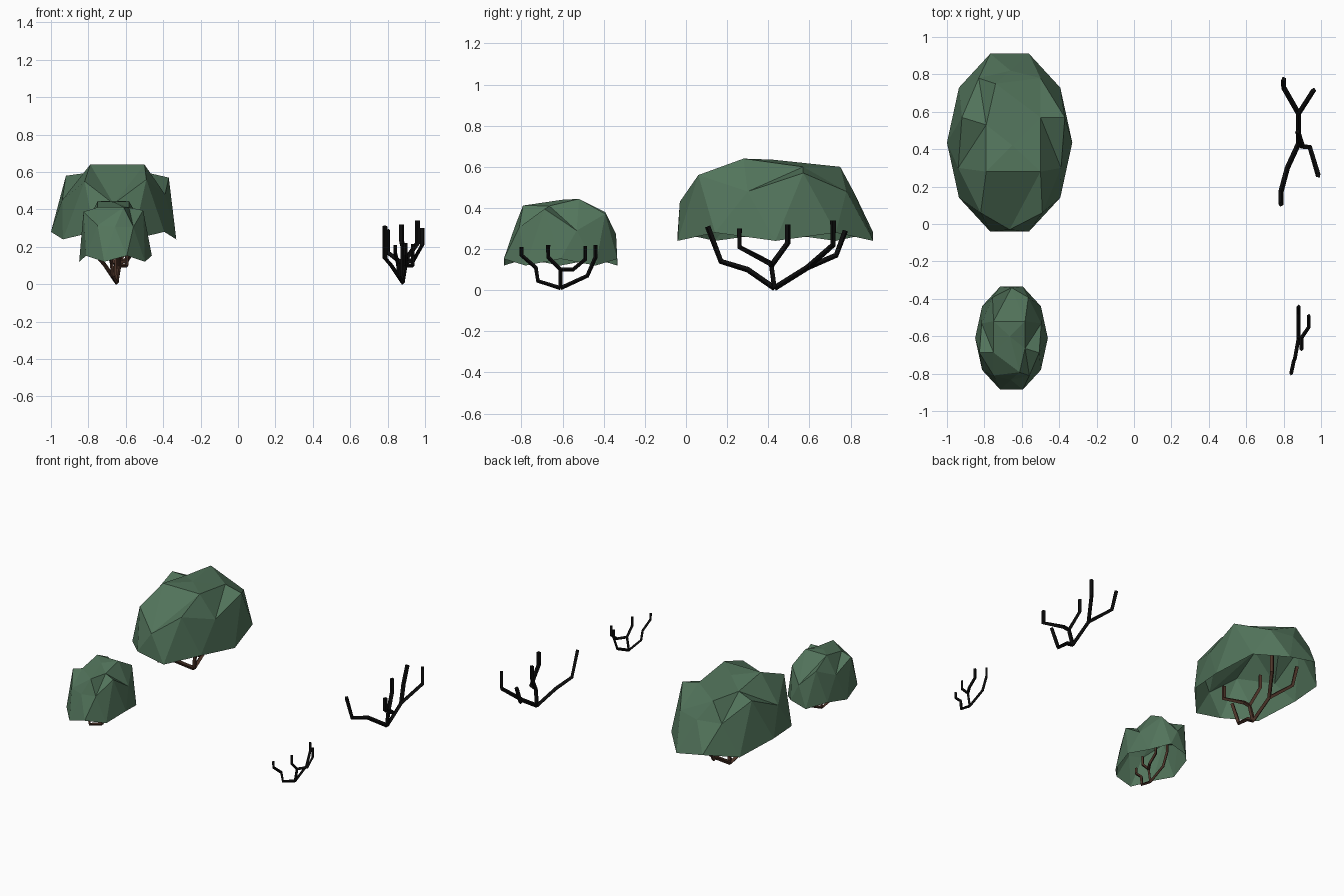
import bpy, bmesh, math
from mathutils import Vector

if "Cube" in bpy.data.objects:
    bpy.data.objects.remove(bpy.data.objects["Cube"])


def material(name, rgb):
    m = bpy.data.materials.new(name)
    m.diffuse_color = (*rgb, 1)
    m.use_nodes = True
    m.node_tree.nodes["Principled BSDF"].inputs["Base Color"].default_value = m.diffuse_color
    return m


GREEN = material("leaf_green", (0.085, 0.175, 0.105))
BROWN = material("bark_brown", (0.075, 0.035, 0.022))
BLACK = material("bare_bark", (0.004, 0.004, 0.004))

# Canopy rings, relative to the canopy centre (large bush)
SHOULDER = [  # every 36 degrees, starting at 18
    (.295, .135, .57), (.165, .345, .48), (.005, .385, .47), (-.165, .345, .47), (-.255, .135, .58),
    (-.275, -.135, .45), (-.155, -.375, .55), (0, -.465, .43), (.175, -.375, .56), (.275, -.135, .48)]
CROWN = [  # every 72 degrees, starting at 18
    (.165, .135, .60), (-.075, .315, .60), (-.125, .095, .598), (-.125, -.155, .64), (.165, -.155, .64)]
TOP = (.015, -.015, .635)


def canopy(name, center, xy, z_scale, z_low, turn):
    """Open faceted leaf shell with a zigzag rim."""
    bm = bmesh.new()

    def vert(p):
        x, y = p[0] * xy * turn, p[1] * xy * turn
        return bm.verts.new((center[0] + x, center[1] + y, z_low + (p[2] - .24) * z_scale))

    rim = [vert((.335 * math.cos(math.radians(36 * k)), .5 * math.sin(math.radians(36 * k)),
                 .28 if k % 2 else .24)) for k in range(10)]
    sh = [vert(p) for p in SHOULDER]
    cr = [vert(p) for p in CROWN]
    top = vert(TOP)
    for k in range(10):
        n = (k + 1) % 10
        bm.faces.new((rim[k], rim[n], sh[k]))
        bm.faces.new((rim[n], sh[n], sh[k]))
    for i in range(5):
        j = (i + 1) % 5
        a, mid, b = sh[2 * i], sh[2 * i + 1], sh[2 * j]
        bm.faces.new((a, mid, cr[i]))
        bm.faces.new((mid, b, cr[j]))
        bm.faces.new((mid, cr[j], cr[i]))
        bm.faces.new((cr[i], cr[j], top))
    me = bpy.data.meshes.new(name)
    bm.to_mesh(me)
    bm.free()
    me.materials.append(GREEN)
    bpy.context.collection.objects.link(bpy.data.objects.new(name, me))


# Branch paths, relative to the foot of each bush
LARGE = [
    [(0, 0, .01), (-.06, -.13, .10), (-.095, -.26, .14), (-.095, -.325, .31)],
    [(0, 0, .01), (.02, -.015, .12), (.06, -.02, .13), (.105, -.17, .21), (.105, -.17, .30)],
    [(.02, -.015, .12), (-.005, .065, .23), (-.005, .065, .32)],
    [(0, 0, .01), (0, .16, .11), (.08, .285, .22), (.08, .285, .34)],
    [(0, .16, .11), (-.08, .30, .17), (-.08, .345, .29)],
]
SMALL = [
    [(0, 0, .01), (-.02, -.11, .045), (-.025, -.12, .11), (-.04, -.19, .17), (-.04, -.19, .21)],
    [(0, 0, .01), (.015, 0, .10), (.015, -.06, .16), (.015, -.06, .22)],
    [(.015, 0, .10), (.055, .06, .10), (.055, .12, .15), (.055, .12, .215)],
    [(0, 0, .01), (0, .13, .07), (0, .17, .16), (0, .17, .22)],
]


def branches(name, paths, foot, radius, mat):
    """Square-section twigs swept along the paths."""
    cu = bpy.data.curves.new(name, 'CURVE')
    cu.dimensions = '3D'
    cu.bevel_depth = radius
    cu.bevel_resolution = 0
    cu.use_fill_caps = True
    for path in paths:
        sp = cu.splines.new('POLY')
        sp.points.add(len(path) - 1)
        for pt, co in zip(sp.points, path):
            pt.co = (*(Vector(co) + Vector(foot)), 1)
    ob = bpy.data.objects.new(name, cu)
    bpy.context.collection.objects.link(ob)
    cu.materials.append(mat)
    bpy.ops.object.select_all(action='DESELECT')
    ob.select_set(True)
    bpy.context.view_layer.objects.active = ob
    bpy.ops.object.convert(target='MESH')
    bpy.ops.object.shade_flat()


# Leafy bushes on the left
canopy("large_canopy", (-.665, .435), 1, 1, .24, 1)
canopy("small_canopy", (-.655, -.61), .58, .81, .12, -1)
branches("large_leafy_branches", LARGE, (-.65, .43, 0), .014, BROWN)
branches("small_leafy_branches", SMALL, (-.65, -.61, 0), .010, BROWN)

# Bare bushes on the right
branches("large_bare_branches", LARGE, (.88, .43, 0), .014, BLACK)
branches("small_bare_branches", SMALL, (.88, -.61, 0), .010, BLACK)
